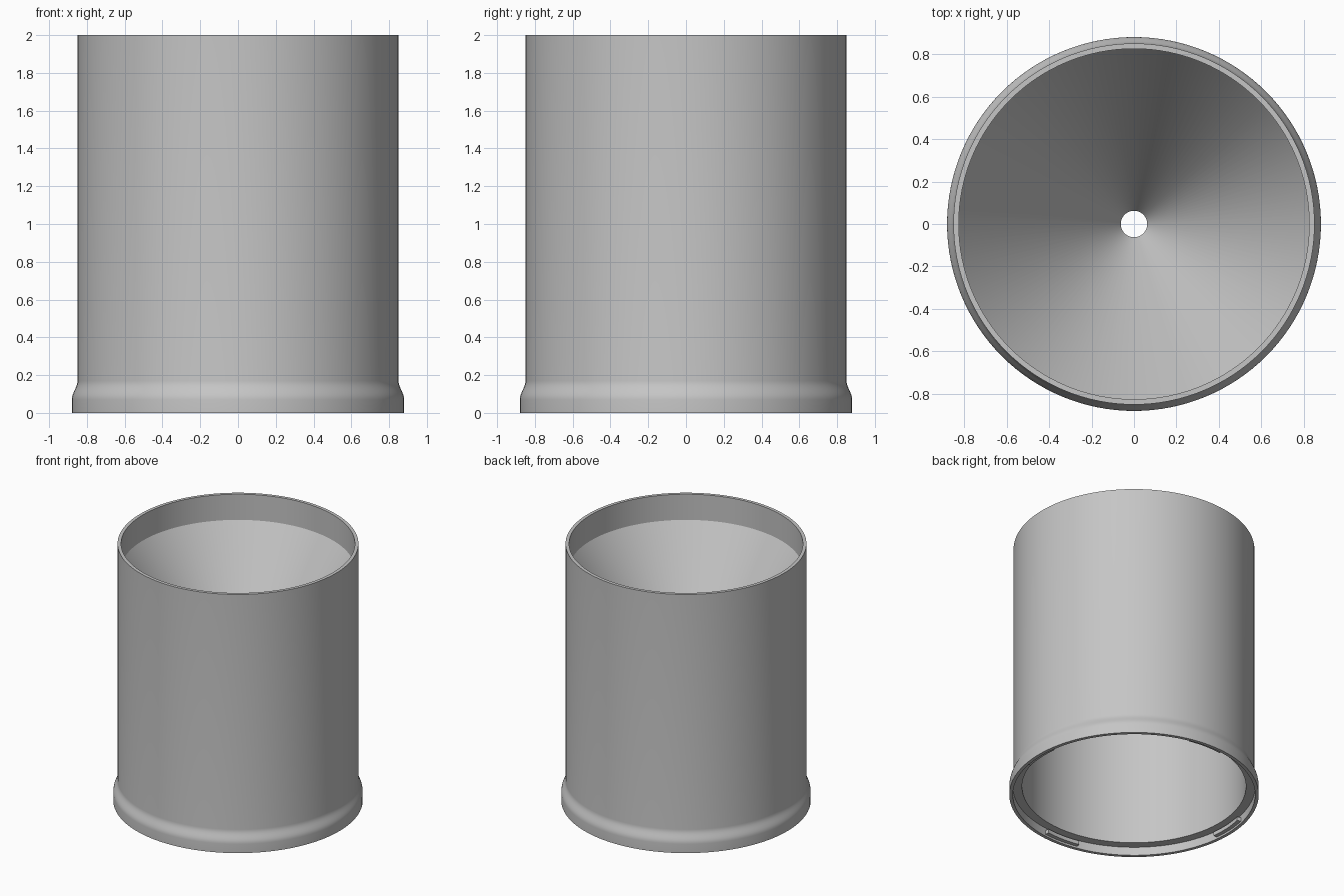
import bpy, bmesh, math

if "Cube" in bpy.data.objects:
    bpy.data.objects.remove(bpy.data.objects["Cube"])

grey = bpy.data.materials.new("plain grey")
grey.diffuse_color = (0.56, 0.56, 0.56, 1)
grey.use_nodes = True
grey.node_tree.nodes["Principled BSDF"].inputs["Base Color"].default_value = grey.diffuse_color


def finish(name, bm, angle=30):
    bmesh.ops.recalc_face_normals(bm, faces=bm.faces)
    mesh = bpy.data.meshes.new(name)
    bm.to_mesh(mesh)
    bm.free()
    mesh.materials.append(grey)
    ob = bpy.data.objects.new(name, mesh)
    bpy.context.collection.objects.link(ob)
    bpy.ops.object.select_all(action='DESELECT')
    ob.select_set(True)
    bpy.context.view_layer.objects.active = ob
    bpy.ops.object.shade_smooth_by_angle(angle=math.radians(angle))
    return ob


def sweep(name, profile, start=0, end=360, steps=128):
    """Turn a closed (radius, height) outline around z, capped if partial."""
    full = end - start == 360
    bm = bmesh.new()
    rings = []
    for i in range(steps if full else steps + 1):
        a = math.radians(start + (end - start) * i / steps)
        rings.append([bm.verts.new((r * math.cos(a), r * math.sin(a), z)) for r, z in profile])
    n = len(profile)
    for i in range(steps):
        p, q = rings[i], rings[(i + 1) % len(rings)]
        for j in range(n):
            k = (j + 1) % n
            bm.faces.new((p[j], q[j], q[k], p[k]))
    if not full:
        bm.faces.new(rings[0])
        bm.faces.new(rings[-1])
    return finish(name, bm)


# S-shaped flare between the skirt and the straight wall
flare = []
for i in range(9):
    t = i / 8
    flare.append((0.865 + 0.015 * math.cos(math.pi * t), 0.07 + 0.10 * t))

# Body: wall, rim, inner funnel with drain hole, lower chamber and socket ledge
outline = [(0.88, 0)] + flare + [
    (0.85, 2.0), (0.825, 2.0),      # rim
    (0.825, 1.8), (0.062, 0.65),    # funnel top side
    (0.062, 0.60), (0.79, 1.70),    # funnel underside
    (0.79, 0.065), (0.855, 0.065),  # chamber wall and ledge
    (0.855, 0),                     # socket
]
sweep("funnel_body", outline)

# Four locking tabs inside the bottom socket
tab = [(0.86, 0.015), (0.86, 0.045), (0.825, 0.045), (0.825, 0.015)]
for i in range(4):
    sweep(f"locking_tab_{i + 1}", tab, 90 * i - 12, 90 * i + 7, 8)
